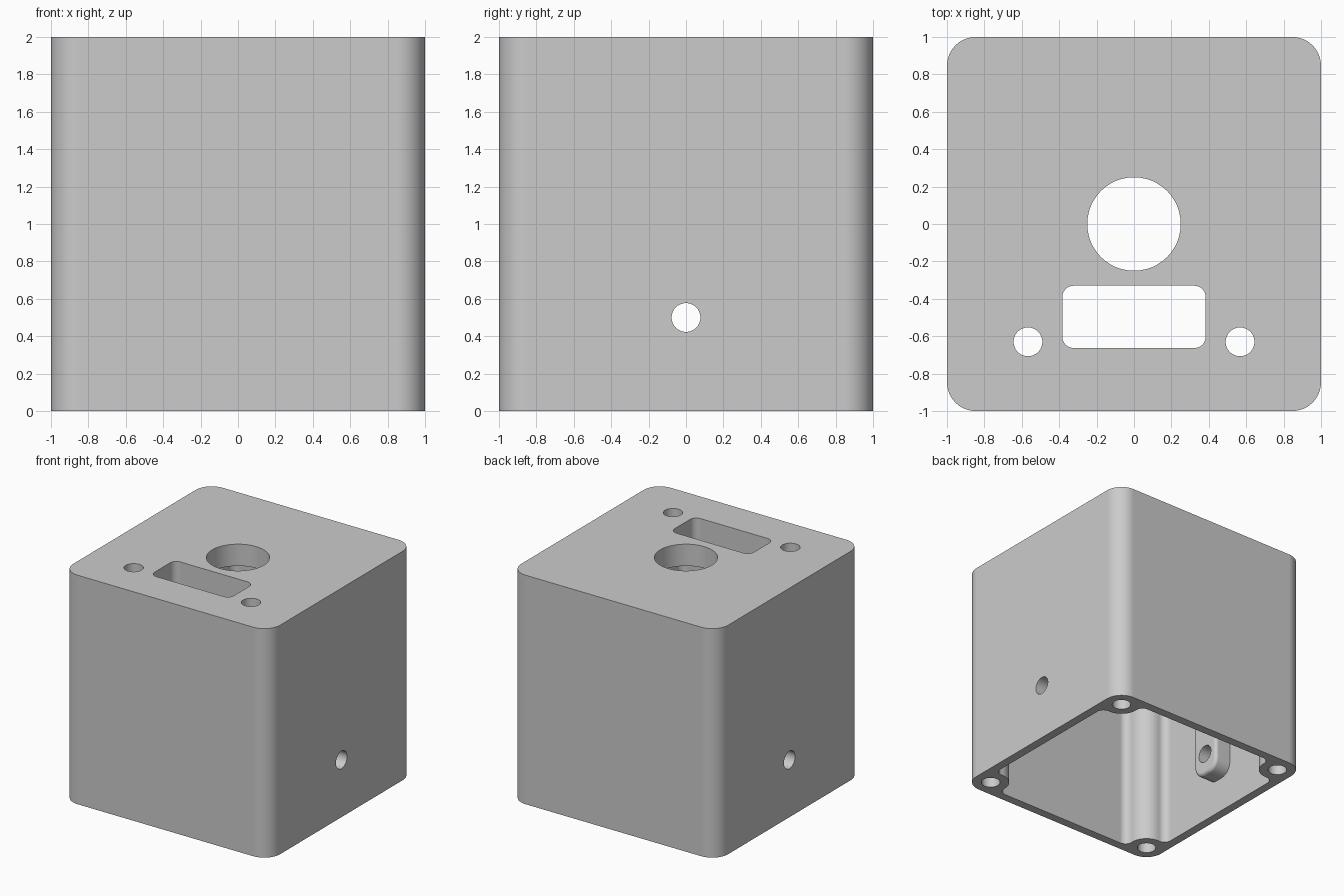
import bpy, bmesh
from math import pi, cos, sin, sqrt, atan2, radians

if "Cube" in bpy.data.objects:
    bpy.data.objects.remove(bpy.data.objects["Cube"], do_unlink=True)

WALL = 0.077        # side wall thickness
CEILING = 1.81      # underside of the top plate
SCREW = 0.846       # corner screw centres, concentric with the outer corners
BOSS = 0.154        # screw boss and outer corner radius
HOLE = 0.077        # small hole radius

grey = bpy.data.materials.new("plain grey")
grey.use_nodes = True
grey.diffuse_color = (0.6, 0.6, 0.6, 1)
grey.node_tree.nodes["Principled BSDF"].inputs["Base Color"].default_value = (0.6, 0.6, 0.6, 1)


def arc(cx, cy, r, start, end, n=12):
    return [(cx + r * cos(start + (end - start) * i / n),
             cy + r * sin(start + (end - start) * i / n)) for i in range(n + 1)]


def rounded_rect(x0, x1, y0, y1, r):
    corners = [(x1 - r, y1 - r), (x0 + r, y1 - r), (x0 + r, y0 + r), (x1 - r, y0 + r)]
    return [p for i, (cx, cy) in enumerate(corners)
            for p in arc(cx, cy, r, i * pi / 2, (i + 1) * pi / 2)]


def circle(cx, cy, r):
    return arc(cx, cy, r, 0, 2 * pi, 48)[:-1]


def loft(name, loops):
    """Skin a stack of matching 3D loops and cap both ends."""
    bm = bmesh.new()
    rings = [[bm.verts.new(p) for p in loop] for loop in loops]
    for a, b in zip(rings, rings[1:]):
        for i in range(len(a)):
            j = (i + 1) % len(a)
            bm.faces.new((a[i], a[j], b[j], b[i]))
    bm.faces.new(rings[0])
    bm.faces.new(rings[-1])
    bmesh.ops.recalc_face_normals(bm, faces=bm.faces)
    mesh = bpy.data.meshes.new(name)
    bm.to_mesh(mesh)
    bm.free()
    mesh.materials.append(grey)
    ob = bpy.data.objects.new(name, mesh)
    bpy.context.collection.objects.link(ob)
    return ob


def prism(name, outline, z0, z1):
    return loft(name, [[(x, y, z) for x, y in outline] for z in (z0, z1)])


def combine(target, tool, operation):
    """Apply a boolean and discard the helper."""
    tool.hide_render = True
    mod = target.modifiers.new(tool.name, "BOOLEAN")
    mod.operation, mod.solver, mod.object = operation, "EXACT", tool
    bpy.context.view_layer.objects.active = target
    bpy.ops.object.modifier_apply(modifier=mod.name)
    bpy.data.objects.remove(tool, do_unlink=True)


def cavity_outline():
    """Inner wall outline, with a filleted screw boss at each corner."""
    fillet = 0.065
    near = 1 - WALL - fillet
    far = SCREW - sqrt((BOSS + fillet) ** 2 - (near - SCREW) ** 2)
    a = atan2(SCREW - far, SCREW - near)      # fillet centre towards boss centre
    corner = arc(near, far, fillet, 0, a, 8)
    corner += arc(SCREW, SCREW, BOSS, a + pi, 3 * pi / 2 - a, 16)[1:]
    corner += arc(far, near, fillet, pi / 2 - a, pi / 2, 8)[1:]
    points = []
    for k in range(4):
        c, s = round(cos(k * pi / 2)), round(sin(k * pi / 2))
        points += [(c * x - s * y, s * x + c * y) for x, y in corner]
    return points


# Outer shell and open-bottomed cavity
body = prism("enclosure_body", rounded_rect(-1, 1, -1, 1, BOSS), 0, 2)
combine(body, prism("cavity", cavity_outline(), -0.1, CEILING), "DIFFERENCE")

# Raised pads inside the side walls, with a rounded rim
for side in (1, -1):
    steps = [(0.96, 0)] + [(0.8 - 0.03 * sin(t), 0.03 - 0.03 * cos(t))
                           for t in (i * pi / 12 for i in range(7))]
    loops = [[(side * x, y, z if z < 1 else CEILING + 0.06) for y, z in
              rounded_rect(-0.14 + g, 0.14 - g, 0.31 + g, CEILING, 0.11 - g)]
             for x, g in steps]
    combine(body, loft("side_pad", loops), "UNION")

# Cross hole through both side walls and pads
combine(body, loft("side_hole", [[(x, y, 0.5 + z) for y, z in circle(0, 0, HOLE)]
                                 for x in (-1.2, 1.2)]), "DIFFERENCE")

# Openings in the top plate
openings = [circle(0, 0, 0.25), rounded_rect(-0.383, 0.383, -0.663, -0.33, 0.06),
            circle(-0.567, -0.63, HOLE), circle(0.567, -0.63, HOLE)]
for outline in openings:
    combine(body, prism("top_opening", outline, 1.7, 2.1), "DIFFERENCE")

# Blind screw holes in the corner bosses
for sx in (-1, 1):
    for sy in (-1, 1):
        combine(body, prism("screw_hole", circle(sx * SCREW, sy * SCREW, HOLE), -0.1, 0.8),
                "DIFFERENCE")

# Smooth curves, crisp edges
bpy.ops.object.select_all(action="DESELECT")
body.select_set(True)
bpy.context.view_layer.objects.active = body
bpy.ops.object.shade_smooth_by_angle(angle=radians(30))
normals = body.modifiers.new("flat_faces", "WEIGHTED_NORMAL")
normals.keep_sharp = True
